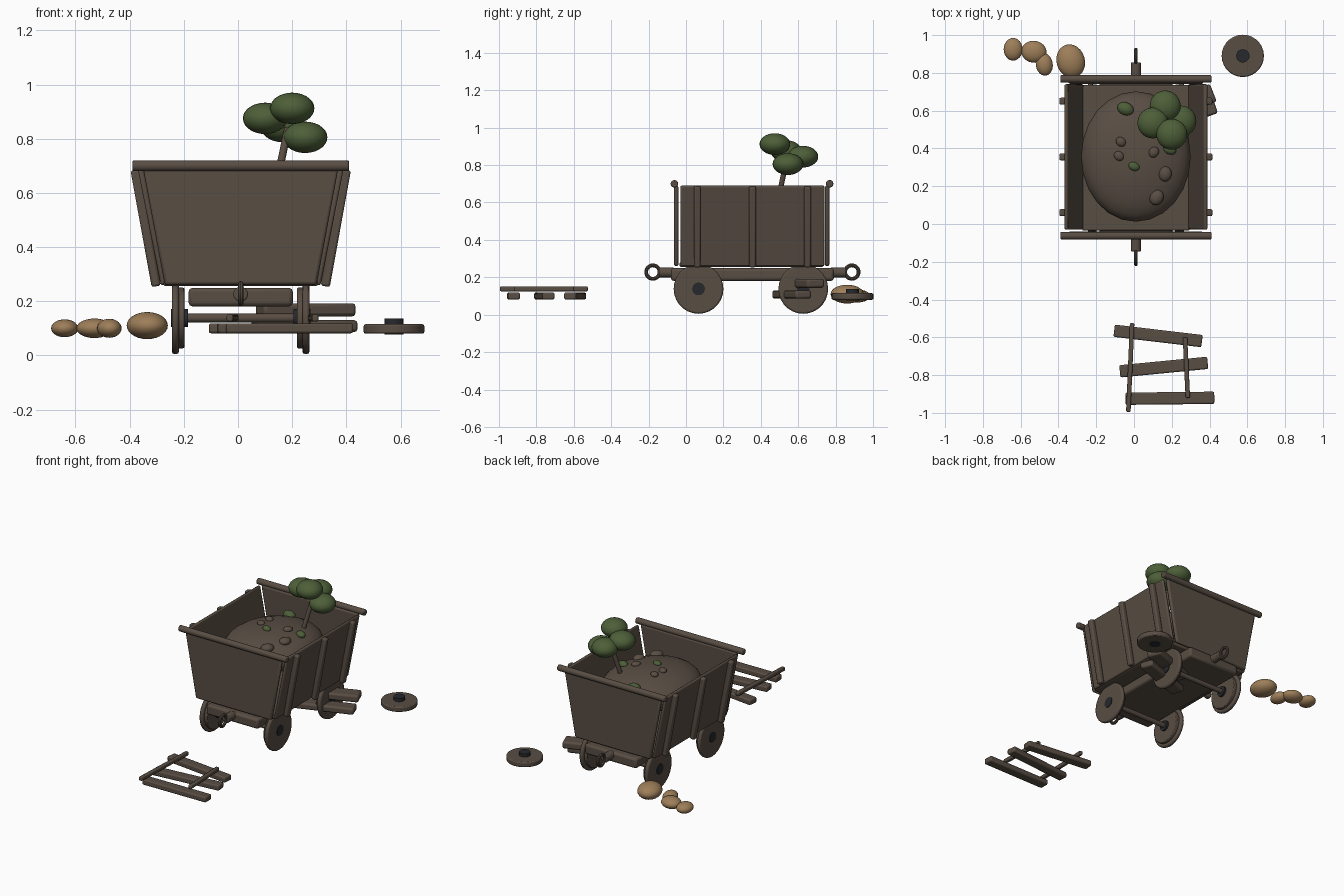
import bpy, bmesh, math
from mathutils import Vector, Matrix

old = bpy.data.objects.get("Cube")
if old:
    bpy.data.objects.remove(old, do_unlink=True)


def material(name, r, g, b):
    m = bpy.data.materials.new(name)
    m.use_nodes = True
    m.diffuse_color = (r, g, b, 1)
    m.node_tree.nodes["Principled BSDF"].inputs["Base Color"].default_value = (r, g, b, 1)
    return m


WOOD = material("weathered brown", 0.099, 0.075, 0.057)
LEAF = material("dull green", 0.075, 0.115, 0.040)
STONE = material("tan stone", 0.34, 0.21, 0.10)
IRON = material("dark iron", 0.019, 0.021, 0.025)

CX, CY = 0.01, 0.355      # cart centre


def finish(name, bm, mat, bevel=0.0):
    bmesh.ops.recalc_face_normals(bm, faces=bm.faces[:])
    me = bpy.data.meshes.new(name)
    bm.to_mesh(me)
    bm.free()
    ob = bpy.data.objects.new(name, me)
    bpy.context.collection.objects.link(ob)
    me.materials.append(mat)
    if bevel:
        mod = ob.modifiers.new("rounded_edges", "BEVEL")
        mod.width, mod.segments = bevel, 2
    bpy.ops.object.select_all(action="DESELECT")
    ob.select_set(True)
    bpy.context.view_layer.objects.active = ob
    bpy.ops.object.shade_smooth_by_angle(angle=math.radians(35))


def frame(a, b, ref):
    """Matrix at the middle of a-b with z along it and x close to ref."""
    a, b = Vector(a), Vector(b)
    z = (b - a).normalized()
    y = z.cross(Vector(ref)).normalized()
    x = y.cross(z)
    return Matrix.Translation((a + b) / 2) @ Matrix((x, y, z)).transposed().to_4x4(), (b - a).length


def beam(name, a, b, thick, wide, ref=(0, 0, 1), bevel=0.008):
    m, length = frame(a, b, ref)
    bm = bmesh.new()
    bmesh.ops.create_cube(bm, size=1, matrix=m @ Matrix.Diagonal((thick, wide, length, 1)))
    finish(name, bm, WOOD, bevel)


def rod(name, a, b, r, ref=(0, 0, 1), mat=WOOD, bevel=0.0):
    m, length = frame(a, b, ref)
    bm = bmesh.new()
    bmesh.ops.create_cone(bm, cap_ends=True, segments=28, radius1=r, radius2=r,
                          depth=length, matrix=m)
    finish(name, bm, mat, bevel)


def blob(name, centre, radii, mat, turn=0.0):
    bm = bmesh.new()
    m = Matrix.Translation(centre) @ Matrix.Rotation(turn, 4, "Z") @ Matrix.Diagonal((*radii, 1))
    bmesh.ops.create_uvsphere(bm, u_segments=24, v_segments=14, radius=1, matrix=m)
    finish(name, bm, mat)


def ring(name, centre, major, minor):
    """Ring standing in the yz plane."""
    bm = bmesh.new()
    start = Vector(centre) + Vector((0, major, 0))
    circle = bmesh.ops.create_circle(bm, segments=10, radius=minor, matrix=Matrix.Translation(start))
    edges = list({e for v in circle["verts"] for e in v.link_edges})
    bmesh.ops.spin(bm, geom=edges, cent=centre, axis=(1, 0, 0), angle=math.tau, steps=24)
    bmesh.ops.remove_doubles(bm, verts=bm.verts[:], dist=0.0005)
    finish(name, bm, WOOD)


# Open box with flared walls and top rails
for end, y in (("front", -0.065), ("back", 0.742)):
    bm = bmesh.new()
    corners = [(-0.28, 0.26), (0.28, 0.26), (0.36, 0.69), (-0.36, 0.69)]
    face = bm.faces.new([bm.verts.new((CX + x, y, z)) for x, z in corners])
    ext = bmesh.ops.extrude_face_region(bm, geom=[face])
    bmesh.ops.translate(bm, vec=(0, 0.025, 0),
                        verts=[v for v in ext["geom"] if isinstance(v, bmesh.types.BMVert)])
    finish(end + "_panel", bm, WOOD, 0.01)
for end, y in (("front", -0.062), ("back", 0.768)):
    rod(end + "_top_rail", (CX - 0.4, y, 0.70), (CX + 0.4, y, 0.70), 0.02, bevel=0.006)

for side, s in (("right", -1), ("left", 1)):
    beam(side + "_wall", (CX + s * 0.285, CY, 0.26), (CX + s * 0.37, CY, 0.69), 0.02, 0.77, (1, 0, 0))
    for y in (0.06, 0.355, 0.65):
        beam(side + "_rib", (CX + s * 0.312, y, 0.255), (CX + s * 0.39, y, 0.685),
             0.034, 0.037, (1, 0, 0))

# Floor, chassis and couplings
beam("floor", (CX, -0.035, 0.268), (CX, 0.735, 0.268), 0.025, 0.57)
beam("chassis", (CX, -0.08, 0.215), (CX, 0.79, 0.215), 0.068, 0.385, bevel=0.014)
for end, s in (("front", -1), ("back", 1)):
    rod(end + "_coupling_shaft", (CX, CY + s * 0.42, 0.226), (CX, CY + s * 0.50, 0.226), 0.027, bevel=0.005)
    ring(end + "_coupling_ring", (CX, CY + s * 0.532, 0.228), 0.036, 0.010)

# Wheels: wide flange, narrower tread and iron hub on each axle
for axle, y in (("front", 0.067), ("rear", 0.627)):
    c = lambda x: (CX + x, y, 0.138)
    rod(axle + "_axle", c(-0.22), c(0.22), 0.016)
    for side, s in (("right", -1), ("left", 1)):
        rod(f"{axle}_{side}_wheel_flange", c(s * 0.228), c(s * 0.254), 0.133, bevel=0.009)
        rod(f"{axle}_{side}_wheel_tread", c(s * 0.208), c(s * 0.238), 0.112, bevel=0.005)
        rod(f"{axle}_{side}_wheel_hub", c(s * 0.195), c(s * 0.258), 0.034, mat=IRON)

# Earth load with pebbles and sprouts
blob("earth_mound", (CX, 0.357, 0.54), (0.29, 0.345, 0.12), WOOD)
for x, y, z, r in ((-0.07, 0.435, 0.655, 0.028), (-0.08, 0.36, 0.655, 0.028), (0.105, 0.38, 0.655, 0.03),
                   (0.165, 0.265, 0.635, 0.04), (0.12, 0.14, 0.625, 0.042)):
    blob("pebble", (x, y, z), (r, r * 0.85, r * 0.6), WOOD, x * 9)
for x, y, z, r in ((-0.045, 0.61, 0.625, 0.045), (0.19, 0.395, 0.638, 0.035), (0, 0.305, 0.66, 0.03)):
    blob("sprout", (x, y, z), (r, r * 0.75, r * 0.6), LEAF, -0.4)

# Small tree
rod("tree_trunk", (0.135, 0.49, 0.60), (0.185, 0.54, 0.84), 0.014)
for centre in ((0.10, 0.535, 0.875), (0.20, 0.475, 0.912), (0.248, 0.545, 0.805), (0.165, 0.625, 0.845)):
    blob("tree_foliage", centre, (0.082, 0.082, 0.058), LEAF)

# Loose boards beside the rear wheel
beam("upper_loose_board", (0.42, 0.695, 0.168), (0.08, 0.565, 0.168), 0.048, 0.10, bevel=0.012)
beam("lower_loose_board", (0.43, 0.63, 0.108), (0.06, 0.50, 0.108), 0.044, 0.09, bevel=0.012)

# Broken track section in front
for a, b in (((-0.105, -0.565), (0.36, -0.62)), ((-0.075, -0.78), (0.39, -0.735)),
             ((-0.045, -0.925), (0.425, -0.92))):
    beam("track_sleeper", (*a, 0.10), (*b, 0.10), 0.037, 0.065)
for a, b in (((-0.01, -0.525), (-0.03, -0.995)), ((0.27, -0.60), (0.285, -0.92))):
    beam("track_rail", (*a, 0.138), (*b, 0.138), 0.026, 0.024, bevel=0.006)

# Spare wheel lying on its side
rod("spare_wheel", (0.576, 0.89, 0.08), (0.576, 0.89, 0.115), 0.112, ref=(1, 0, 0), bevel=0.007)
rod("spare_wheel_hub", (0.576, 0.89, 0.077), (0.576, 0.89, 0.137), 0.035, ref=(1, 0, 0), mat=IRON)

# Tan boulders behind
for x, y, z, rx, ry, rz in ((-0.335, 0.862, 0.11, 0.075, 0.09, 0.05), (-0.475, 0.845, 0.10, 0.045, 0.06, 0.035),
                            (-0.53, 0.912, 0.10, 0.067, 0.058, 0.036), (-0.64, 0.925, 0.10, 0.05, 0.06, 0.033)):
    blob("boulder", (x, y, z), (rx, ry, rz), STONE, 0.9 * (x + 0.64) - 2 * (y > 0.9) * (x + 0.64))
